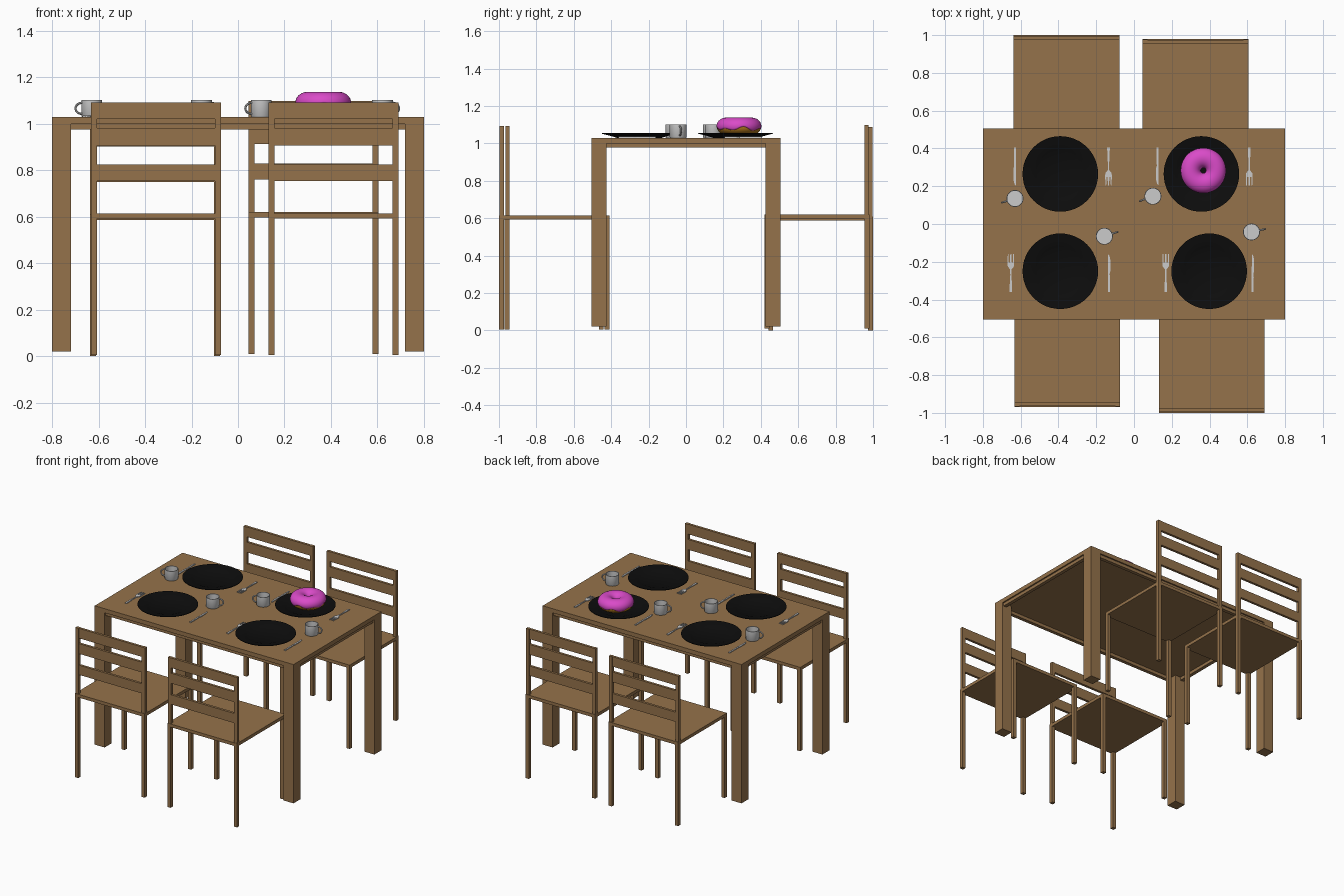
import bpy, bmesh
from math import sin, cos, pi, radians
from mathutils import Matrix, Vector

if "Cube" in bpy.data.objects:
    bpy.data.objects.remove(bpy.data.objects["Cube"])


def material(name, rgb):
    m = bpy.data.materials.new(name)
    m.diffuse_color = (*rgb, 1)
    m.use_nodes = True
    m.node_tree.nodes["Principled BSDF"].inputs["Base Color"].default_value = m.diffuse_color
    return m


WOOD = material("wood", (0.30, 0.17, 0.07))
BLACK = material("black_glaze", (0.004, 0.004, 0.004))
DOUGH = material("dough", (0.42, 0.18, 0.012))
PINK = material("pink_icing", (0.70, 0.07, 0.58))
STEEL = material("steel", (0.55, 0.55, 0.55))


def finish(name, bm, mat=None, smooth=False):
    bmesh.ops.recalc_face_normals(bm, faces=bm.faces)
    me = bpy.data.meshes.new(name)
    bm.to_mesh(me)
    bm.free()
    ob = bpy.data.objects.new(name, me)
    bpy.context.collection.objects.link(ob)
    if mat:
        me.materials.append(mat)
    if smooth:
        bpy.ops.object.select_all(action='DESELECT')
        ob.select_set(True)
        bpy.context.view_layer.objects.active = ob
        bpy.ops.object.shade_smooth_by_angle(angle=radians(40))
    return ob


def boxes(name, spans, mat=WOOD):
    """One object from boxes given as (x0, x1, y0, y1, z0, z1)."""
    bm = bmesh.new()
    for x0, x1, y0, y1, z0, z1 in spans:
        c = Matrix.Translation(((x0 + x1) / 2, (y0 + y1) / 2, (z0 + z1) / 2))
        s = Matrix.Diagonal((x1 - x0, y1 - y0, z1 - z0, 1))
        bmesh.ops.create_cube(bm, size=1, matrix=c @ s)
    return finish(name, bm, mat)


def skin(name, rows, mat=None, close_rows=True, close_cols=False):
    """Quad surface through rows of points."""
    bm = bmesh.new()
    v = [[bm.verts.new(p) for p in r] for r in rows]
    n, m = len(v), len(v[0])
    for i in range(n if close_rows else n - 1):
        for j in range(m if close_cols else m - 1):
            a, b = (i + 1) % n, (j + 1) % m
            bm.faces.new((v[i][j], v[a][j], v[a][b], v[i][b]))
    bmesh.ops.remove_doubles(bm, verts=bm.verts, dist=1e-5)
    return finish(name, bm, mat, True)


def lathe(name, profile, seg=40, mat=None, close=False):
    rows = [[(r * cos(2 * pi * i / seg), r * sin(2 * pi * i / seg), z) for r, z in profile]
            for i in range(seg)]
    return skin(name, rows, mat, True, close)


def plate_shape(name, outline, height):
    """Flat outline raised to a thin solid."""
    bm = bmesh.new()
    f = bm.faces.new([bm.verts.new((x, y, 0)) for x, y in outline])
    up = bmesh.ops.extrude_face_region(bm, geom=[f])["geom"]
    bmesh.ops.translate(bm, vec=(0, 0, height), verts=[e for e in up if isinstance(e, bmesh.types.BMVert)])
    return finish(name, bm, STEEL)


# Table
X, Y, L, TOP = 0.80, 0.505, 0.08, 1.03
boxes("table_top", [(-X, X, -Y, Y, 1.0, TOP)])
for sx, side in ((-1, "left"), (1, "right")):
    for sy, end in ((-1, "front"), (1, "back")):
        xs = sorted((sx * X, sx * (X - L)))
        ys = sorted((sy * Y, sy * (Y - L)))
        boxes(f"table_{end}_{side}_leg", [(*xs, *ys, 0.02, 1.0)])
ax, ay, t = X - 0.01, Y - 0.01, 0.025
boxes("table_apron", [(-X + L, X - L, -ay, -ay + t, 0.977, 1), (-X + L, X - L, ay - t, ay, 0.977, 1),
                      (-ax, -ax + t, -Y + L, Y - L, 0.977, 1), (ax - t, ax, -Y + L, Y - L, 0.977, 1)])


# Chairs, modelled facing +y with the back edge at y = 0
def chair(label, x, y, z, turned):
    w, d, p, h = 0.28, 0.56, 0.026, 1.088
    parts = [
        boxes(f"{label}_seat", [(-w, w, 0, d, 0.587, 0.61)]),
        boxes(f"{label}_legs", [(a, a + p, b, b + p, 0, 0.587)
                                for a in (-w, w - p) for b in (0, d - p)]),
        boxes(f"{label}_back_posts", [(a, a + p, 0.004, 0.026, 0.61, h) for a in (-w, w - p)]),
        boxes(f"{label}_back_slats", [(-w + p, w - p, 0.006, 0.024, a, b)
                                      for a, b in ((0.75, 0.82), (0.903, 0.977), (1.016, h))]),
    ]
    for ob in parts:
        ob.location = (x, y, z)
        ob.rotation_euler.z = pi if turned else 0


chair("front_left_chair", -0.353, -0.97, 0.005, False)
chair("front_right_chair", 0.412, -1.0, 0.005, False)
chair("back_left_chair", -0.357, 1.0, 0.0, True)
chair("back_right_chair", 0.325, 0.98, 0.01, True)

# Plates
PLATE = [(0, 0), (0.12, 0), (0.16, 0.012), (0.2, 0.022), (0.2, 0.026),
         (0.16, 0.018), (0.13, 0.012), (0.12, 0.007), (0, 0.007)]
for i, (x, y) in enumerate(((-0.39, 0.265), (-0.39, -0.25), (0.357, 0.265), (0.398, -0.25))):
    lathe(f"plate_{i + 1}", PLATE, 48, BLACK).location = (x, y, TOP)

# Mugs with looped handles
MUG = [(0, 0), (0.042, 0), (0.045, 0.004), (0.045, 0.072), (0.041, 0.072), (0.041, 0.008), (0, 0.008)]
for i, (x, y, a) in enumerate(((-0.63, 0.135, 197), (-0.157, -0.065, 18), (0.1, 0.147, 200), (0.622, -0.042, 12))):
    mug = lathe(f"mug_{i + 1}", MUG, 32)
    rows = []
    for k in range(15):
        th = -pi / 2 + pi * k / 14
        out = Vector((cos(th), 0, sin(th)))
        mid = Vector((0.042 + 0.031 * cos(th), 0, 0.037 + 0.024 * sin(th)))
        rows.append([mid + 0.005 * (out * cos(q * pi / 4) + Vector((0, 1, 0)) * sin(q * pi / 4))
                     for q in range(8)])
    handle = skin(f"mug_handle_{i + 1}", rows, None, False, True)
    for ob in (mug, handle):
        ob.location = (x, y, TOP)
        ob.rotation_euler.z = radians(a)

# Cutlery, tips toward +y
KNIFE = [(-0.005, -0.1), (0.005, -0.1), (0.006, -0.02), (0.004, -0.005), (0.008, 0.01),
         (0.008, 0.07), (0.003, 0.093), (-0.004, 0.1), (-0.005, -0.005)]
HALF = [(0.007, -0.1), (0.006, -0.06), (0.003, -0.01), (0.004, 0.02), (0.016, 0.035), (0.018, 0.05),
        (0.016, 0.1), (0.012, 0.1), (0.011, 0.055), (0.005, 0.055), (0.003, 0.1)]
FORK = HALF + [(-x, y) for x, y in reversed(HALF)]
for i, (kx, fx, y, a) in enumerate(((-0.63, -0.135, 0.305, pi), (0.125, 0.61, 0.305, pi),
                                    (-0.133, -0.652, -0.26, 0), (0.628, 0.168, -0.26, 0))):
    for kind, x, shape in (("knife", kx, KNIFE), ("fork", fx, FORK)):
        ob = plate_shape(f"{kind}_{i + 1}", shape, 0.006)
        ob.location = (x, y, TOP)
        # Back knives keep their tips up the same way as the handles on the plan
        ob.rotation_euler.z = a

# Doughnut with dripping icing
R, SEG = 0.067, 64
ring = [(R + 0.05 * cos(2 * pi * k / 24), 0.038 * sin(2 * pi * k / 24)) for k in range(24)]
lathe("doughnut", ring, SEG, DOUGH, True).location = (0.367, 0.283, 1.084)
rows = []
for i in range(SEG):
    th = 2 * pi * i / SEG
    low = -0.32 + 0.16 * sin(7 * th) + 0.12 * sin(4 * th + 1)
    high = pi + 0.5 + 0.12 * sin(5 * th)
    row = []
    for k in range(21):
        ph = low + (high - low) * k / 20
        r, z = R + 0.053 * cos(ph), 0.046 * sin(ph)
        row.append((r * cos(th), r * sin(th), z))
    rows.append(row)
icing = skin("icing", rows, PINK)
icing.location = (0.367, 0.283, 1.092)
thick = icing.modifiers.new("thickness", 'SOLIDIFY')
thick.thickness = 0.005
thick.offset = -1
